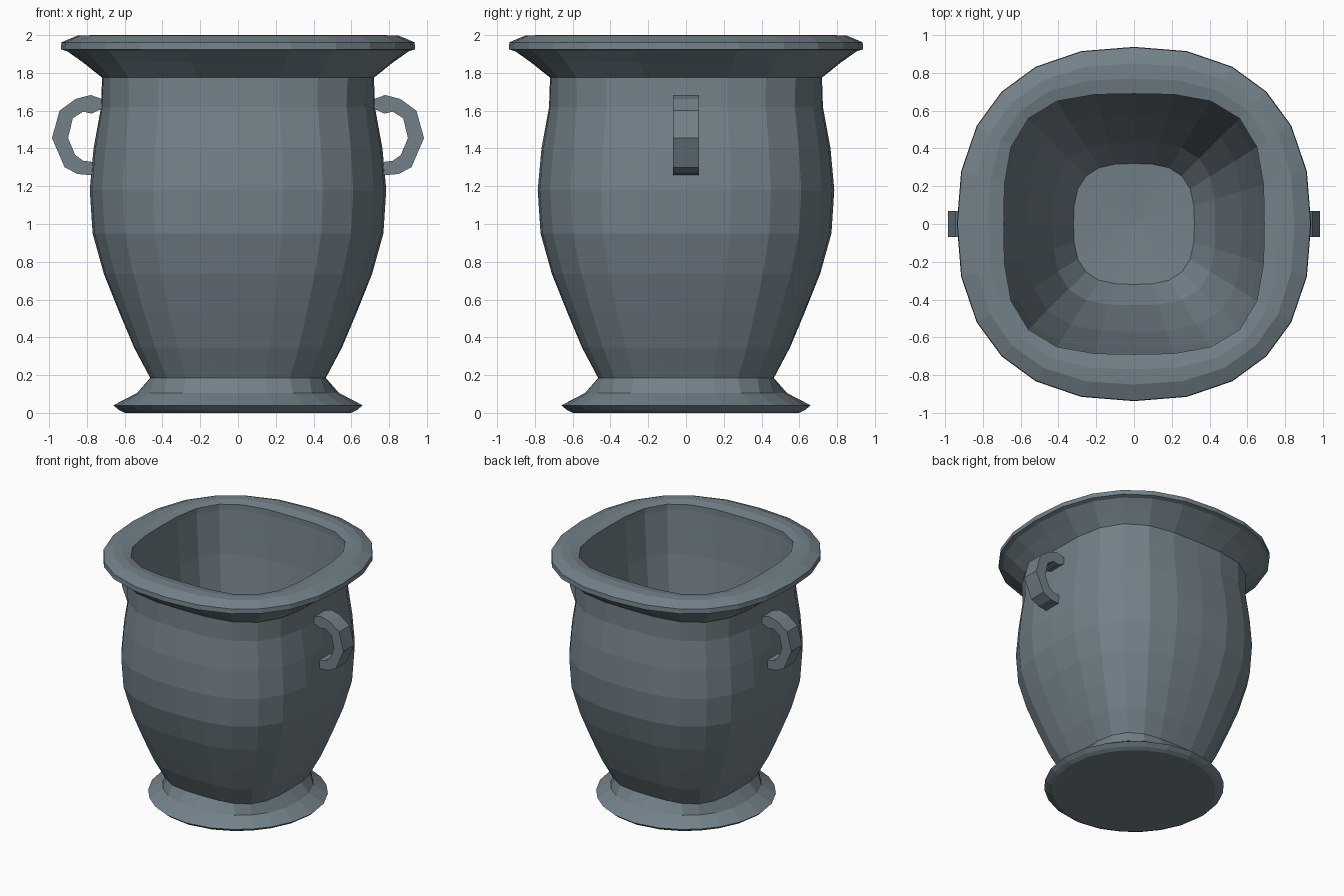
import bpy, bmesh
from math import sin, cos, radians

if "Cube" in bpy.data.objects:
    bpy.data.objects.remove(bpy.data.objects["Cube"])

# 24 directions, mirrored through the quadrants
ANGLES = [q * 90 + a for q in range(4) for a in (0, 17, 32, 45, 58, 73)]

# Slate blue-grey
SLATE = bpy.data.materials.new("slate")
SLATE.diffuse_color = (0.17, 0.22, 0.25, 1)
SLATE.use_nodes = True
SLATE.node_tree.nodes["Principled BSDF"].inputs["Base Color"].default_value = SLATE.diffuse_color


def ring(bm, r, z, n):
    """Rounded-square loop: half-width r, squareness n (2 = circle)."""
    verts = []
    for a in ANGLES:
        c, s = cos(radians(a)), sin(radians(a))
        d = r / (abs(c) ** n + abs(s) ** n) ** (1 / n)
        verts.append(bm.verts.new((d * c, d * s, z)))
    return verts


def finish(bm, name):
    bmesh.ops.recalc_face_normals(bm, faces=bm.faces)
    mesh = bpy.data.meshes.new(name)
    bm.to_mesh(mesh)
    bm.free()
    mesh.materials.append(SLATE)
    obj = bpy.data.objects.new(name, mesh)
    bpy.context.collection.objects.link(obj)
    return obj


def fan(bm, loop, z):
    tip = bm.verts.new((0, 0, z))
    for i in range(len(loop)):
        bm.faces.new((loop[i], loop[(i + 1) % len(loop)], tip))


# Urn: half-width, height, squareness
PROFILE = [
    # round foot
    (0.60, 0.0, 1.95), (0.63, 0.015, 1.95), (0.66, 0.04, 1.95), (0.535, 0.105, 2.2),
    # squarish body
    (0.465, 0.185, 3.3), (0.55, 0.345, 3.1), (0.63, 0.535, 2.95), (0.71, 0.735, 2.8),
    (0.77, 0.95, 2.75), (0.785, 1.18, 2.75), (0.765, 1.4, 2.8), (0.725, 1.62, 3.0),
    (0.72, 1.775, 3.2),
    # flared rim
    (0.82, 1.855, 2.7), (0.905, 1.915, 2.4), (0.938, 1.925, 2.38), (0.935, 1.962, 2.38),
    (0.85, 1.998, 2.5), (0.77, 2.0, 2.8), (0.69, 1.985, 3.3),
    # tapering inside wall
    (0.69, 1.94, 3.3), (0.66, 1.6, 3.3), (0.57, 0.95, 3.2),
    (0.43, 0.4, 3.2), (0.32, 0.2, 3.0),
]
bm = bmesh.new()
loops = [ring(bm, *p) for p in PROFILE]
for a, b in zip(loops, loops[1:]):
    for i in range(len(a)):
        j = (i + 1) % len(a)
        bm.faces.new((a[i], a[j], b[j], b[i]))
fan(bm, loops[0], 0.0)
fan(bm, loops[-1], 0.18)
finish(bm, "urn")

# Side handles: outer and inner edge of a flat strap in the x-z plane
OUTER = [(0.70, 1.655), (0.78, 1.683), (0.86, 1.662), (0.945, 1.60), (0.985, 1.455),
         (0.918, 1.30), (0.85, 1.265), (0.74, 1.255)]
INNER = [(0.70, 1.62), (0.775, 1.585), (0.82, 1.595), (0.875, 1.56), (0.90, 1.455),
         (0.862, 1.365), (0.82, 1.335), (0.74, 1.325)]


def handle(side, name):
    bm = bmesh.new()
    w = 0.068
    loops = [[bm.verts.new((side * x, y, z)) for (x, z), y in
              ((o, -w), (o, w), (i, w), (i, -w))] for o, i in zip(OUTER, INNER)]
    for a, b in zip(loops, loops[1:]):
        for k in range(4):
            m = (k + 1) % 4
            bm.faces.new((a[k], a[m], b[m], b[k]))
    bm.faces.new(loops[0])
    bm.faces.new(loops[-1])
    return finish(bm, name)


handle(1, "right_handle")
handle(-1, "left_handle")
